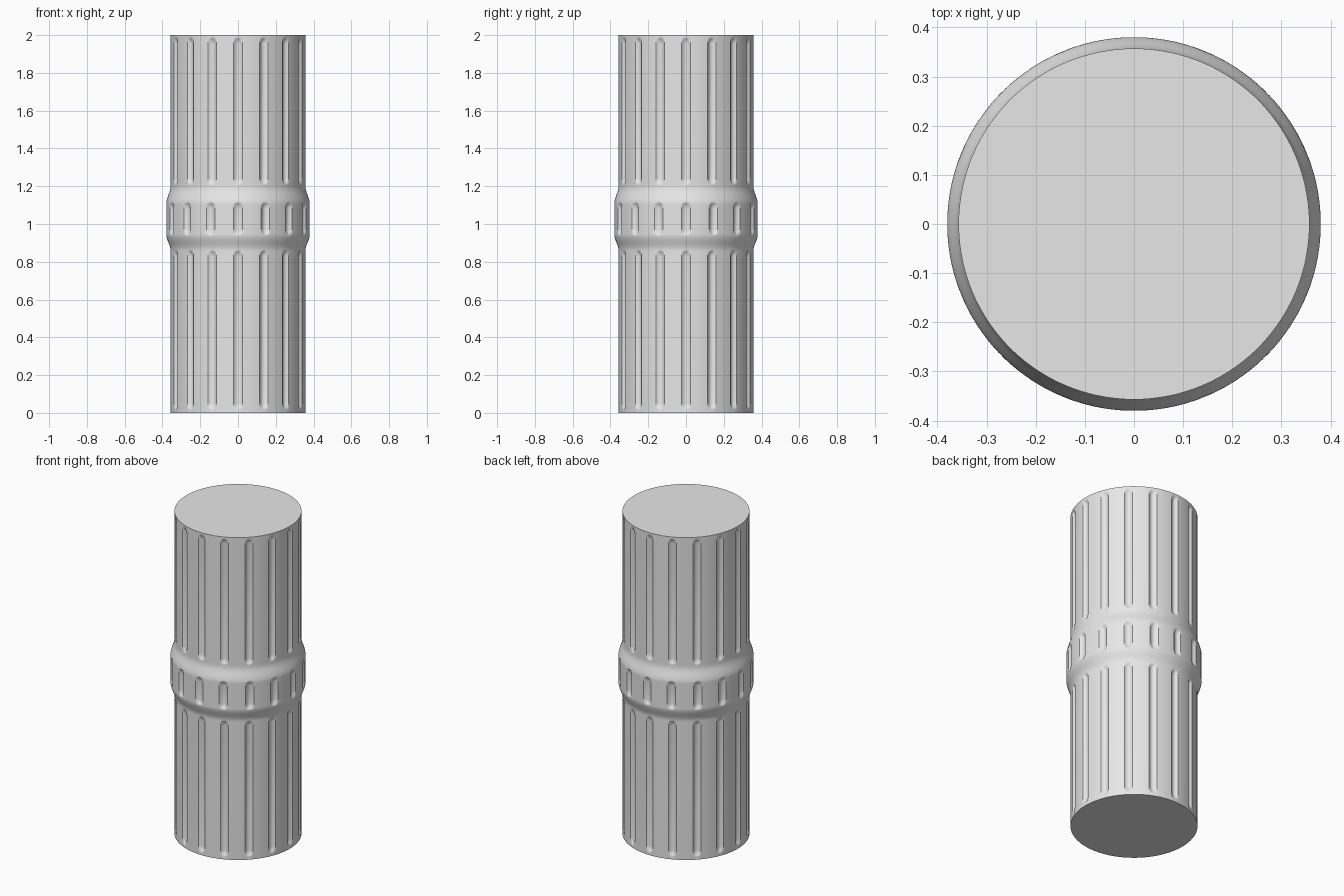
import bpy
import bmesh
from math import sin, cos, pi, radians

cube = bpy.data.objects.get("Cube")
if cube:
    bpy.data.objects.remove(cube, do_unlink=True)

FLUTES = 16
SHAFT_R, COLLAR_R = 0.357, 0.38
HALF_W, END_H, DEPTH = 0.023, 0.032, 0.014
STEPS = 8
SPANS = [(0.02, 0.86), (0.94, 1.115), (1.21, 1.987)]   # flute bottoms and tops
LOWER, UPPER = (0.86, 0.945), (1.105, 1.2)             # collar shoulders


def smooth(a, b, z):
    t = min(max((z - a) / (b - a), 0), 1)
    return t * t * (3 - 2 * t)


def radius(z):
    bulge = smooth(*LOWER, z) * (1 - smooth(*UPPER, z))
    return SHAFT_R + (COLLAR_R - SHAFT_R) * bulge


def carve(u, z):
    """Depth of the round-ended flute at sideways position u and height z."""
    for low, high in SPANS:
        if low <= z <= high:
            v = max(low + END_H - z, z - high + END_H, 0) / END_H
            return DEPTH * max(0, 1 - u * u - v * v)
    return 0


# Heights: dense at the flute ends and the shoulders
heights = {0.0, 2.0}
for low, high in SPANS:
    for i in range(STEPS // 2 + 1):
        rise = END_H * (1 - sin(pi / 2 - i * pi / STEPS))
        heights |= {round(low + rise, 5), round(high - rise, 5)}
for a, b in (LOWER, UPPER):
    heights |= {round(a + (b - a) * i / 10, 5) for i in range(11)}
heights = sorted(heights)

# Columns of one repeat: across the flute, then the plain land beside it
half_angle = HALF_W / SHAFT_R
pitch = 2 * pi / FLUTES
columns = [(-cos(i * pi / STEPS) * half_angle, -cos(i * pi / STEPS))
           for i in range(STEPS + 1)]
columns += [(half_angle + (pitch - 2 * half_angle) * i / 5, 1) for i in range(1, 5)]

# Fluted column with a raised collar
bm = bmesh.new()
rings = []
for z in heights:
    ring = []
    for k in range(FLUTES):
        for offset, u in columns:
            a = k * pitch + offset
            r = radius(z) - carve(u, z)
            ring.append(bm.verts.new((r * cos(a), r * sin(a), z)))
    rings.append(ring)
count = len(rings[0])
for below, above in zip(rings, rings[1:]):
    for i in range(count):
        j = (i + 1) % count
        bm.faces.new((below[i], below[j], above[j], above[i]))
bm.faces.new(rings[-1])
bm.faces.new(list(reversed(rings[0])))

mesh = bpy.data.meshes.new("fluted_column")
bm.to_mesh(mesh)
bm.free()
column = bpy.data.objects.new("fluted_column", mesh)
bpy.context.collection.objects.link(column)

# Plain grey material
grey = bpy.data.materials.new("light grey")
grey.use_nodes = True
grey.diffuse_color = (0.8, 0.8, 0.8, 1)
grey.node_tree.nodes["Principled BSDF"].inputs["Base Color"].default_value = (0.8, 0.8, 0.8, 1)
mesh.materials.append(grey)

bpy.ops.object.select_all(action="DESELECT")
column.select_set(True)
bpy.context.view_layer.objects.active = column
bpy.ops.object.shade_smooth_by_angle(angle=radians(30))
